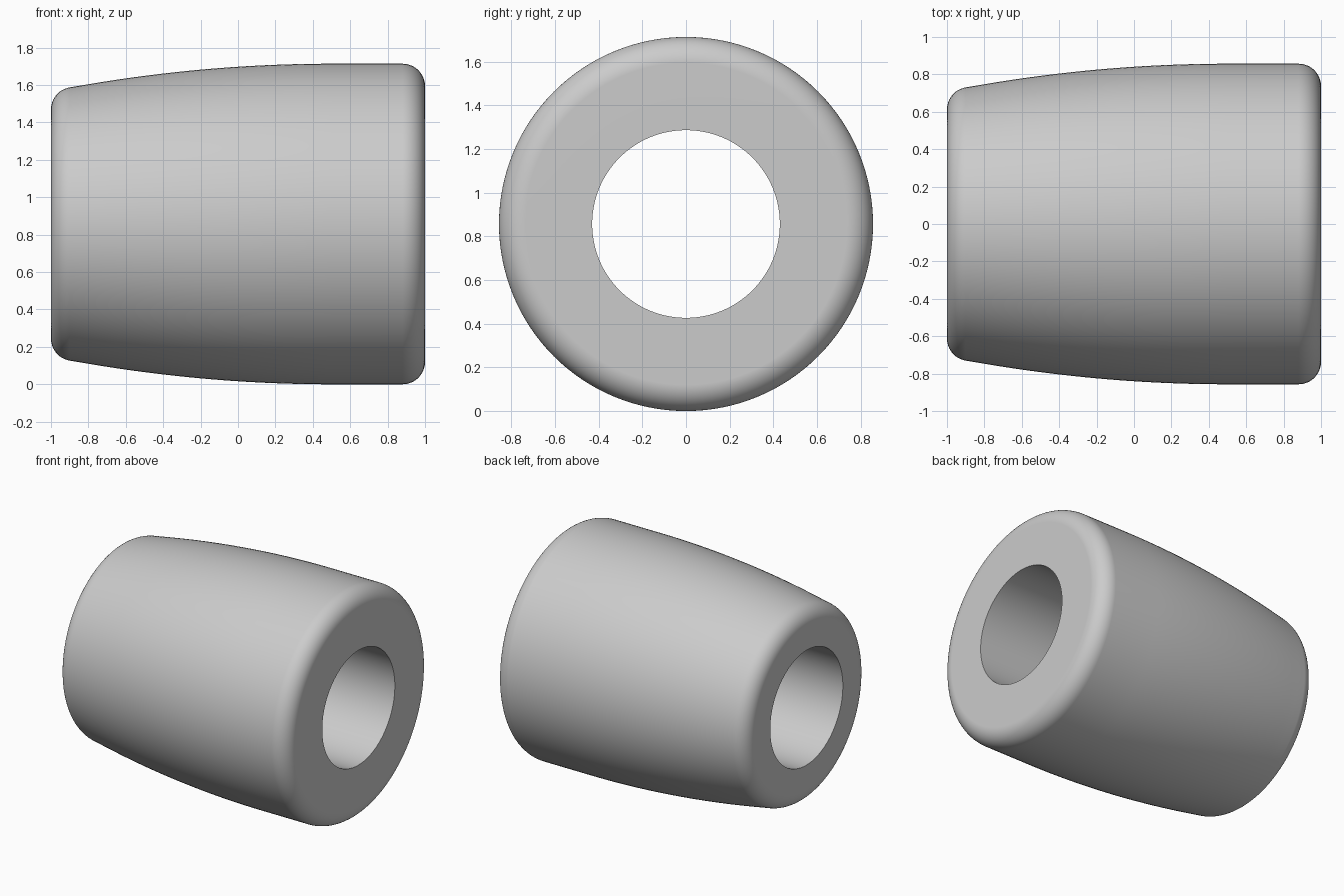
import bpy, bmesh
from math import sin, cos, pi, radians
from mathutils import Vector

cube = bpy.data.objects.get("Cube")
if cube:
    bpy.data.objects.remove(cube, do_unlink=True)

RADIUS, BORE, FILLET, SEGMENTS = 0.857, 0.43, 0.12, 128


def arc(cx, cr, start, end, steps=12):
    """Rounded edge in the (x, radius) plane; angles from the radial direction."""
    angles = [radians(start + (end - start) * i / steps) for i in range(steps + 1)]
    return [(cx + FILLET * sin(a), cr + FILLET * cos(a)) for a in angles]


def barrel(x):
    """Outer radius: straight at the wide end, easing in to the narrow end."""
    return RADIUS - 0.065 * max(0, 0.5 - x) ** 2


# Cross-section: bore, narrow end, curved wall, wide end
left_round = arc(FILLET - 1, 0.612, -90, -10.3)
wall = [(x, barrel(x)) for x in (-0.9 + 1.4 * i / 24 for i in range(1, 25))]
right_round = arc(1 - FILLET, RADIUS - FILLET, 0, 90)
profile = [(-1, BORE)] + left_round + wall + right_round + [(1, BORE)]

# Revolve the closed section around the x axis
bm = bmesh.new()
verts = [bm.verts.new((x, 0, r)) for x, r in profile]
edges = [bm.edges.new((a, b)) for a, b in zip(verts, verts[1:] + verts[:1])]
bmesh.ops.spin(bm, geom=verts + edges, cent=(0, 0, 0), axis=(1, 0, 0),
               angle=2 * pi, steps=SEGMENTS)
bmesh.ops.remove_doubles(bm, verts=bm.verts[:], dist=0.0005)
bmesh.ops.recalc_face_normals(bm, faces=bm.faces[:])
bmesh.ops.translate(bm, verts=bm.verts[:], vec=Vector((0, 0, RADIUS)))
for face in bm.faces:
    face.smooth = True

mesh = bpy.data.meshes.new("tapered_bushing")
bm.to_mesh(mesh)
bm.free()
mesh.set_sharp_from_angle(angle=radians(30))
bushing = bpy.data.objects.new("tapered_bushing", mesh)
bpy.context.collection.objects.link(bushing)

# Keep the end faces flat next to the rounded edges
weighted = bushing.modifiers.new("flat_ends", 'WEIGHTED_NORMAL')
weighted.keep_sharp = True

# Plain grey
grey = bpy.data.materials.new("light_grey")
grey.use_nodes = True
colour = (0.6, 0.6, 0.6, 1)
grey.diffuse_color = colour
grey.node_tree.nodes["Principled BSDF"].inputs["Base Color"].default_value = colour
mesh.materials.append(grey)
